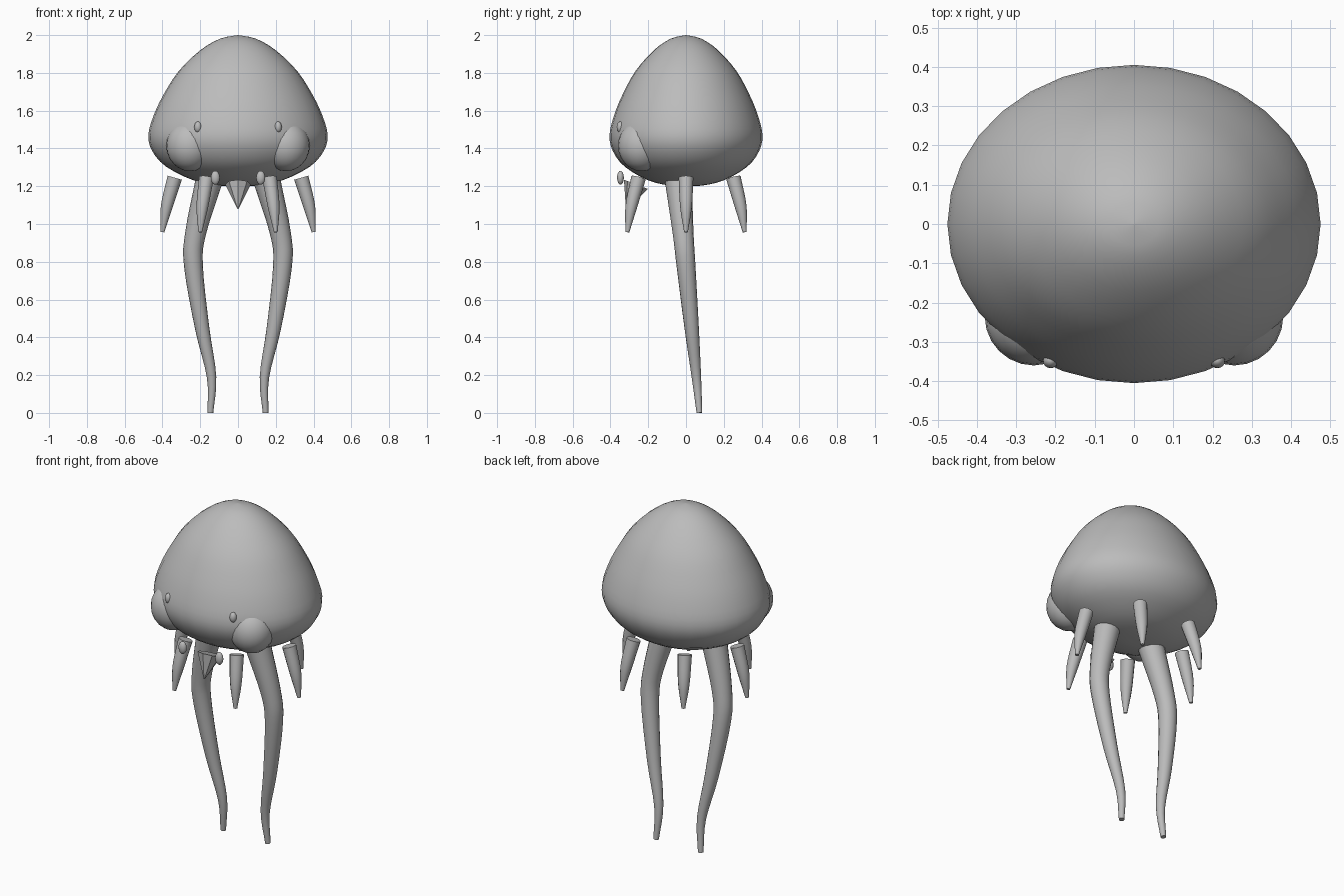
import bpy, bmesh, math
from mathutils import Vector, Matrix

if "Cube" in bpy.data.objects:
    bpy.data.objects.remove(bpy.data.objects["Cube"])

grey = bpy.data.materials.new("soft grey")
grey.diffuse_color = (0.5, 0.5, 0.5, 1)
grey.use_nodes = True
grey.node_tree.nodes["Principled BSDF"].inputs["Base Color"].default_value = grey.diffuse_color


def finish(name, bm, angle=40):
    bmesh.ops.recalc_face_normals(bm, faces=bm.faces)
    me = bpy.data.meshes.new(name)
    bm.to_mesh(me)
    bm.free()
    ob = bpy.data.objects.new(name, me)
    bpy.context.collection.objects.link(ob)
    me.materials.append(grey)
    bpy.ops.object.select_all(action='DESELECT')
    ob.select_set(True)
    bpy.context.view_layer.objects.active = ob
    bpy.ops.object.shade_smooth_by_angle(angle=math.radians(angle))
    return ob


def smooth_path(pts, steps):
    """Catmull-Rom through points of any dimension."""
    v = [Vector(p) for p in pts]
    v = [2 * v[0] - v[1]] + v + [2 * v[-1] - v[-2]]
    out = []
    for i in range(1, len(v) - 2):
        a, b, c, d = v[i - 1:i + 3]
        for s in range(steps):
            t = s / steps
            out.append(0.5 * (2 * b + (c - a) * t + (2 * a - 5 * b + 4 * c - d) * t * t
                              + (3 * b - a - 3 * c + d) * t ** 3))
    return out + [v[-2]]


def skin(bm, rings):
    n = len(rings[0])
    for a, b in zip(rings, rings[1:]):
        for i in range(n):
            bm.faces.new((a[i], a[(i + 1) % n], b[(i + 1) % n], b[i]))
    bm.faces.new(rings[0])
    bm.faces.new(rings[-1])


def tube(name, pts, sides=16, steps=4):
    """Tapered tube through (x, y, z, radius) points."""
    path = smooth_path(pts, steps)
    bm = bmesh.new()
    rings = []
    for i, p in enumerate(path):
        t = (path[min(i + 1, len(path) - 1)] - path[max(i - 1, 0)]).to_3d().normalized()
        u = Vector((0, 1, 0)).cross(t).normalized()
        w = t.cross(u)
        rings.append([bm.verts.new(p.to_3d() + p[3] * (math.cos(k) * u + math.sin(k) * w))
                      for k in (2 * math.pi * j / sides for j in range(sides))])
    skin(bm, rings)
    return finish(name, bm)


def ellipsoid(name, centre, radii, seg=24):
    bm = bmesh.new()
    bmesh.ops.create_uvsphere(bm, u_segments=seg, v_segments=seg // 2, radius=1,
                              matrix=Matrix.LocRotScale(Vector(centre), None, Vector(radii)))
    return finish(name, bm, 60)


# bell: egg-shaped dome with a rounded underside
profile = [(0.004, 2.0), (0.2, 1.981), (0.42, 1.92), (0.66, 1.81), (0.83, 1.685),
           (0.94, 1.575), (1.0, 1.47), (0.955, 1.385), (0.8, 1.303), (0.5, 1.232),
           (0.22, 1.204), (0.004, 1.2)]
bm = bmesh.new()
skin(bm, [[bm.verts.new((0.475 * r * math.cos(a), 0.405 * r * math.sin(a), z))
           for a in (2 * math.pi * j / 32 for j in range(32))]
          for r, z in smooth_path(profile, 3)])
finish("bell", bm, 60)

for s, side in ((-1, "left"), (1, "right")):
    # eye bulges, highlights and hanging beads
    ellipsoid(f"eye_{side}", (s * 0.255, -0.235, 1.415), (0.125, 0.125, 0.135))
    ellipsoid(f"eye_spot_{side}", (s * 0.212, -0.347, 1.513), (0.02, 0.02, 0.03), 16)
    ellipsoid(f"bead_{side}", (s * 0.12, -0.347, 1.245), (0.024, 0.018, 0.037), 16)
    # long tentacles
    tube(f"tentacle_{side}", [(s * 0.155, -0.04, 1.225, 0.071), (s * 0.225, -0.015, 0.95, 0.055),
                              (s * 0.236, 0.0, 0.78, 0.05), (s * 0.19, 0.03, 0.45, 0.038),
                              (s * 0.14, 0.055, 0.19, 0.025), (s * 0.146, 0.071, 0.0, 0.015)])

# short arms around the rim
for k in range(6):
    c, d = math.cos(k * math.pi / 3), math.sin(k * math.pi / 3)
    tube(f"short_arm_{k + 1}", [(c * rx, d * ry, z, r) for rx, ry, z, r in
                                ((0.335, 0.29, 1.245, 0.039), (0.378, 0.335, 1.09, 0.031),
                                 (0.4, 0.358, 0.957, 0.01))], 12)

# tilted beak
axis = Vector((0, -0.36, -0.93)).normalized()
bm = bmesh.new()
bmesh.ops.create_cone(bm, cap_ends=True, segments=8, radius1=0.068, radius2=0.003, depth=0.14,
                      matrix=Matrix.LocRotScale(Vector((0, -0.265, 1.21)) + axis * 0.07,
                                                axis.to_track_quat('Z', 'Y'), None))
finish("beak", bm, 30)
